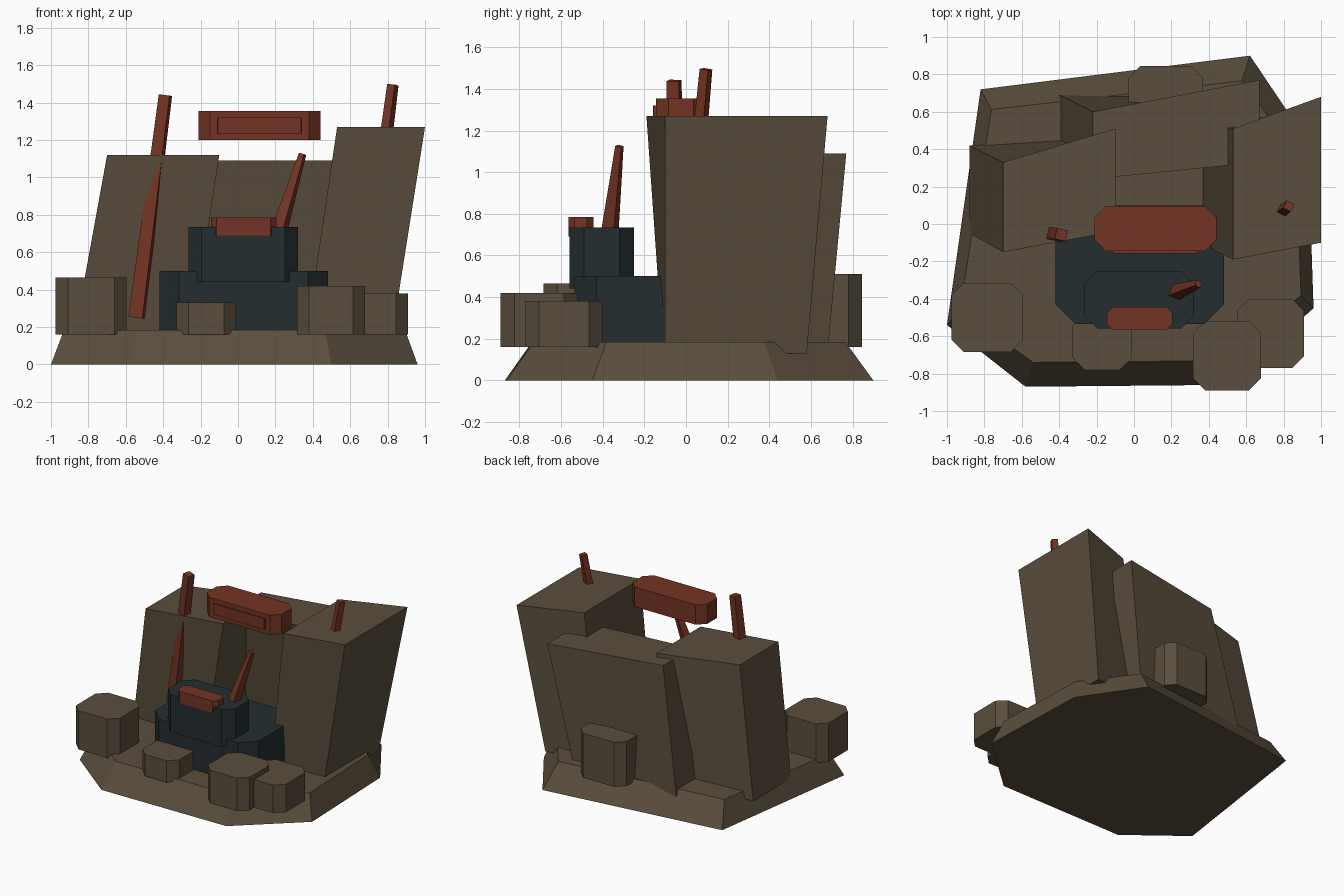
import bpy, bmesh, math
from mathutils import Vector

cube = bpy.data.objects.get("Cube")
if cube:
    bpy.data.objects.remove(cube, do_unlink=True)


def material(name, colour):
    mat = bpy.data.materials.new(name)
    mat.use_nodes = True
    mat.diffuse_color = (*colour, 1)
    mat.node_tree.nodes["Principled BSDF"].inputs["Base Color"].default_value = (*colour, 1)
    return mat


STONE = material("brown stone", (0.102, 0.076, 0.047))
IRON = material("dark teal iron", (0.017, 0.027, 0.028))
RUST = material("rust red", (0.175, 0.034, 0.017))


def loft(name, bottom, top, mat):
    """Solid between two rings of points with the same count."""
    bm = bmesh.new()
    low = [bm.verts.new(p) for p in bottom]
    high = [bm.verts.new(p) for p in top]
    bm.faces.new(low[::-1])
    bm.faces.new(high)
    n = len(low)
    for i in range(n):
        j = (i + 1) % n
        bm.faces.new((low[i], low[j], high[j], high[i]))
    bmesh.ops.recalc_face_normals(bm, faces=bm.faces)
    mesh = bpy.data.meshes.new(name)
    bm.to_mesh(mesh)
    bm.free()
    mesh.materials.append(mat)
    obj = bpy.data.objects.new(name, mesh)
    bpy.context.collection.objects.link(obj)
    return obj


def at_height(outline, z):
    return [(x, y, z) for x, y in outline]


def chamfered_block(name, x0, x1, y0, y1, z0, z1, c, mat):
    """Upright prism with its four vertical corners cut off."""
    ring = [(x0 + c, y0), (x1 - c, y0), (x1, y0 + c), (x1, y1 - c),
            (x1 - c, y1), (x0 + c, y1), (x0, y1 - c), (x0, y0 + c)]
    return loft(name, at_height(ring, z0), at_height(ring, z1), mat)


def rod(name, start, end, r0, r1, turn, mat):
    """Tapered four-sided bar between two points."""
    a, b = Vector(start), Vector(end)
    tilt = Vector((0, 0, 1)).rotation_difference(b - a)

    def ring(centre, r):
        return [centre + tilt @ Vector((r * math.cos(turn + i * math.pi / 2),
                                        r * math.sin(turn + i * math.pi / 2), 0))
                for i in range(4)]
    return loft(name, ring(a, r0), ring(b, r1), mat)


# Sloped ground slab
ground = [(-1, -.54), (-.58, -.87), (.5, -.86), (.96, -.45),
          (.93, .44), (.62, .9), (-.82, .72)]
loft("ground_slab", at_height(ground, 0),
     at_height([(x * .93, y * .85) for x, y in ground], .185), STONE)

# Leaning cliff slabs
loft("right_cliff",
     at_height([(-.88, -.05), (-.25, -.05), (-.25, .46), (-.88, .42)], .13),
     at_height([(-.7, -.15), (-.1, -.04), (-.1, .51), (-.7, .33)], 1.12), STONE)
loft("back_cliff",
     at_height([(-.4, .43), (.5, .36), (.5, .68), (-.4, .69)], .13),
     at_height([(-.22, .24), (.67, .33), (.67, .77), (-.22, .6)], 1.09), STONE)
loft("left_cliff",
     at_height([(.36, -.11), (.82, -.1), (.82, .58), (.36, .55)], .13),
     at_height([(.53, -.19), (1, -.1), (1, .68), (.53, .51)], 1.27), STONE)

# Boulders around the rim
boulders = {
    "right_boulder": (-.975, -.595, -.685, -.315, .465),
    "front_boulder": (-.33, -.01, -.78, -.48, .33),
    "left_front_boulder": (.315, .68, -.89, -.52, .42),
    "left_boulder": (.55, .91, -.77, -.4, .38),
    "back_boulder": (-.03, .37, .48, .845, .51),
}
for name, (x0, x1, y0, y1, top) in boulders.items():
    chamfered_block(name, x0, x1, y0, y1, .16, top, .065, STONE)

# Stepped iron hut
chamfered_block("hut_lower", -.42, .48, -.535, .1, .16, .5, .105, IRON)
chamfered_block("hut_upper", -.265, .32, -.56, -.25, .44, .735, .07, IRON)

# Rusted signs
chamfered_block("hut_sign", -.145, .205, -.565, -.445, .69, .785, .03, RUST)
chamfered_block("hanging_sign", -.21, .44, -.145, .095, 1.2, 1.355, .06, RUST)
chamfered_block("hanging_sign_panel", -.11, .34, -.158, -.14, 1.235, 1.32, .002, RUST)

# Rusted bars
rod("right_bar", (-.54, -.05, .25), (-.388, -.057, 1.44), .054, .042, .55, RUST)
rod("left_bar", (.77, .055, 1.05), (.828, .096, 1.495), .038, .032, .3, RUST)
rod("hut_bar", (.21, -.37, .68), (.345, -.32, 1.125), .048, .022, .4, RUST)
